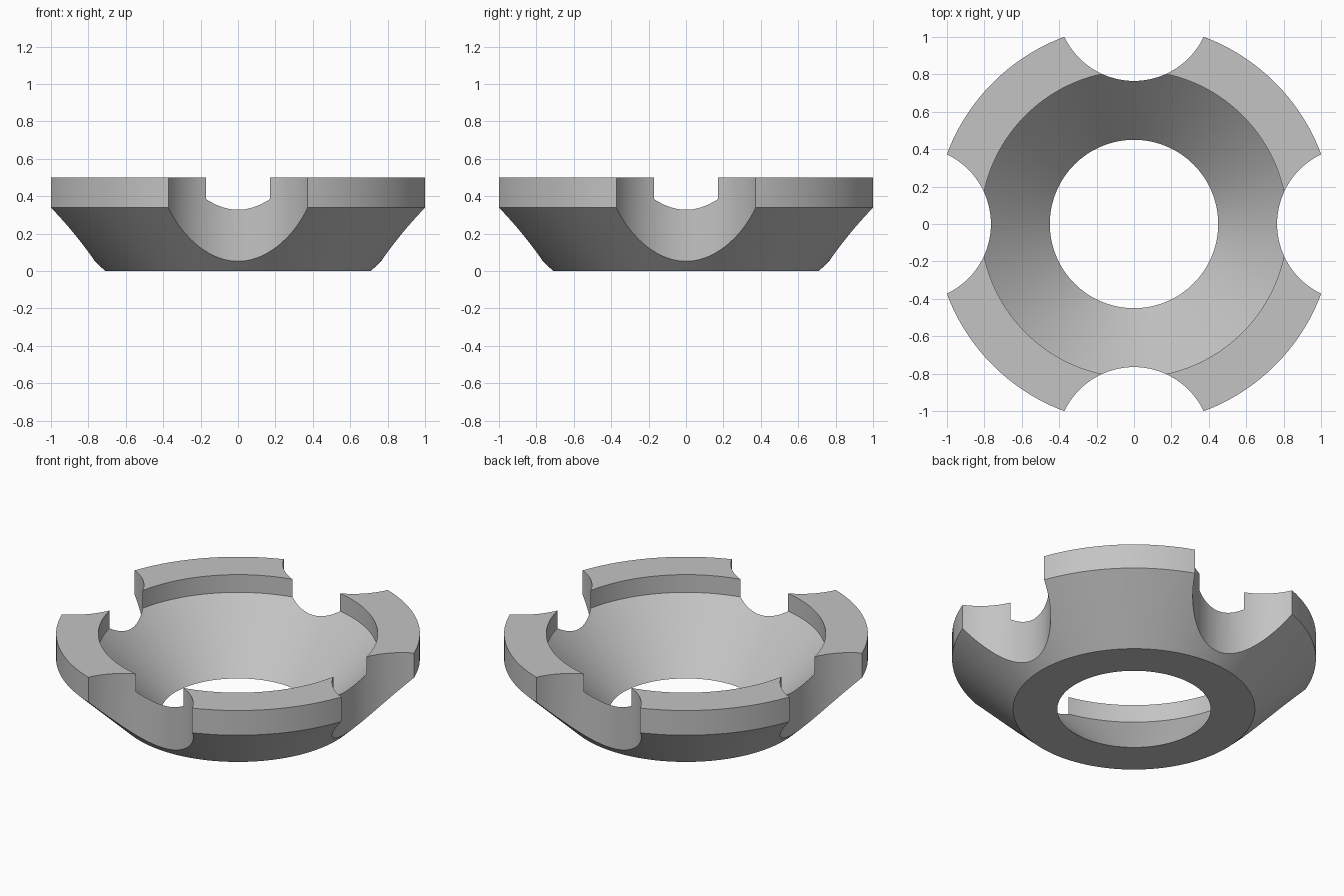
import bpy
import bmesh
from math import cos, sin, pi, radians
from mathutils import Matrix, Vector

cube = bpy.data.objects.get("Cube")
if cube:
    bpy.data.objects.remove(cube, do_unlink=True)

SEGMENTS = 128
HEIGHT = 0.5
NOTCH_RADIUS = 0.412
NOTCH_DISTANCE = 1.177

# Plain grey finish
grey = bpy.data.materials.new("plain grey")
grey.use_nodes = True
colour = (0.55, 0.55, 0.55, 1)
grey.diffuse_color = colour
grey.node_tree.nodes["Principled BSDF"].inputs["Base Color"].default_value = colour


def add_object(name, bm):
    bmesh.ops.recalc_face_normals(bm, faces=bm.faces)
    mesh = bpy.data.meshes.new(name)
    bm.to_mesh(mesh)
    bm.free()
    mesh.materials.append(grey)
    obj = bpy.data.objects.new(name, mesh)
    bpy.context.collection.objects.link(obj)
    return obj


# Conical ring: (radius, height) section revolved around z
section = [(0.45, 0), (0.71, 0), (1.068, 0.34),
           (1.068, HEIGHT), (0.82, HEIGHT), (0.82, 0.385)]
bm = bmesh.new()
rings = []
for i in range(SEGMENTS):
    a = 2 * pi * i / SEGMENTS
    rings.append([bm.verts.new((r * cos(a), r * sin(a), z)) for r, z in section])
for i, ring in enumerate(rings):
    following = rings[(i + 1) % SEGMENTS]
    for j in range(len(section)):
        k = (j + 1) % len(section)
        bm.faces.new((ring[j], following[j], following[k], ring[k]))
body = add_object("notched_ring", bm)

# Four upright cylinders that cut the scalloped notches
bm = bmesh.new()
for i in range(4):
    a = i * pi / 2
    centre = Vector((cos(a), sin(a), 0)) * NOTCH_DISTANCE
    centre.z = HEIGHT / 2
    bmesh.ops.create_cone(bm, cap_ends=True, segments=96, radius1=NOTCH_RADIUS,
                          radius2=NOTCH_RADIUS, depth=2,
                          matrix=Matrix.Translation(centre))
cutter = add_object("notch_cutter", bm)
cutter.hide_render = True

cut = body.modifiers.new("notches", 'BOOLEAN')
cut.operation = 'DIFFERENCE'
cut.solver = 'EXACT'
cut.object = cutter

# Apply the cut, then smooth the round walls and keep the rims sharp
bpy.ops.object.select_all(action='DESELECT')
body.select_set(True)
bpy.context.view_layer.objects.active = body
bpy.ops.object.modifier_apply(modifier=cut.name)
bpy.data.objects.remove(cutter, do_unlink=True)
bpy.ops.object.shade_smooth_by_angle(angle=radians(25))
